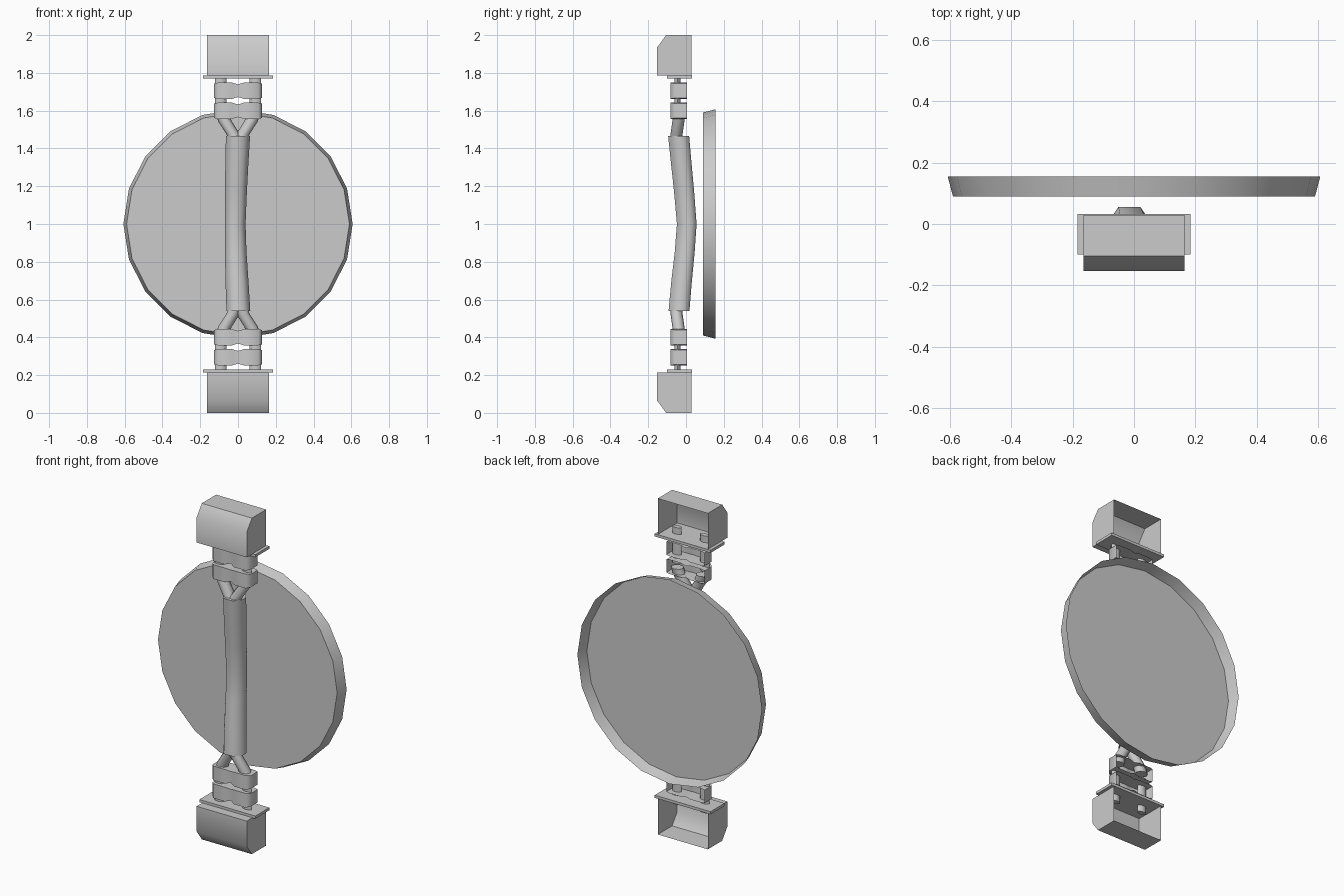
import bpy, bmesh, math
from mathutils import Vector

if "Cube" in bpy.data.objects:
    bpy.data.objects.remove(bpy.data.objects["Cube"])


def loft(name, rings, closed=True, angle=50, caps=(0, -1)):
    """Skin a list of equal-length point rings, cap the chosen ends, smooth by angle."""
    bm = bmesh.new()
    vs = [[bm.verts.new(p) for p in ring] for ring in rings]
    n = len(vs[0])
    for a, b in zip(vs, vs[1:]):
        for i in range(n if closed else n - 1):
            j = (i + 1) % n
            bm.faces.new((a[i], a[j], b[j], b[i]))
    for c in caps:
        bm.faces.new(vs[c])
    bmesh.ops.recalc_face_normals(bm, faces=bm.faces)
    me = bpy.data.meshes.new(name)
    bm.to_mesh(me)
    bm.free()
    ob = bpy.data.objects.new(name, me)
    bpy.context.collection.objects.link(ob)
    bpy.ops.object.select_all(action='DESELECT')
    bpy.context.view_layer.objects.active = ob
    ob.select_set(True)
    bpy.ops.object.shade_smooth_by_angle(angle=math.radians(angle))
    return ob


def ring(c, rx, ry, n):
    """Horizontal ring around c."""
    return [Vector(c) + Vector((rx * math.cos(2 * math.pi * i / n),
                                ry * math.sin(2 * math.pi * i / n), 0)) for i in range(n)]


# Backing dish: shallow 20-sided pan, open at the back
def disc_ring(y, r):
    return [(r * math.cos(math.pi * i / 10), y, 1 + r * math.sin(math.pi * i / 10))
            for i in range(20)]


loft("backing_dish", [disc_ring(0.09, 0.59), disc_ring(0.155, 0.607)], caps=(0,))

# Bowed grip: flatter at the back, rounder at the front
section = [(-.65, 1), (.65, 1), (1, .45), (1, -.2), (.5, -1), (-.5, -1), (-1, -.2), (-1, .45)]
path = [(0.0, -0.039, 1.467, 0.064), (-0.006, -0.025, 1.32, 0.061),
        (-0.011, -0.010, 1.17, 0.058), (-0.015, 0.004, 1.0, 0.055),
        (-0.012, -0.007, 0.85, 0.057), (-0.005, -0.024, 0.69, 0.061),
        (0.002, -0.037, 0.54, 0.063)]
loft("grip", [[(x + u * r, y + v * (0.03 + 0.4 * r), z) for u, v in section]
              for x, y, z, r in path], angle=65)

# Matching fittings at both ends; h is height above the centre
for end, s in (("upper", 1), ("lower", -1)):
    def Z(h):
        return 1 + s * h

    # End housing, open at the back with a chamfered outer front edge
    prof = [(0.03, 0.785), (-0.153, 0.785), (-0.153, 0.935), (-0.105, 1.0), (0.03, 1.0)]
    loft(end + "_housing", [[(x, y, Z(h)) for y, h in prof] for x in (-0.165, 0.165)],
         closed=False, angle=45)

    # Flange plate
    plate = [(-0.1, 0.77), (0.032, 0.77), (0.032, 0.786), (-0.1, 0.786)]
    loft(end + "_plate", [[(x, y, Z(h)) for y, h in plate] for x in (-0.184, 0.184)], angle=30)

    # Double clamps, pinched at the middle and open at the back
    for k, (lo, hi) in enumerate(((0.557, 0.642), (0.663, 0.748))):
        rings = []
        for x, front, inset in ((-0.126, -0.06, 0.004), (-0.108, -0.081, 0),
                                (-0.03, -0.081, 0), (0, -0.068, 0.009),
                                (0.03, -0.081, 0), (0.108, -0.081, 0),
                                (0.126, -0.06, 0.004)):
            a, b = Z(lo + inset), Z(hi - inset)
            rings.append([(x, 0.005, a), (x, front, a), (x, front, b), (x, 0.005, b)])
        loft(f"{end}_clamp_{k + 1}", rings, closed=False, angle=60)

    for side, m in (("left", -1), ("right", 1)):
        # Flattened post from the clamps into the housing
        loft(f"{end}_{side}_post", [ring((m * 0.092, -0.045, Z(h)), 0.03, 0.016, 8)
                                    for h in (0.61, 0.825)], angle=60)
        # Slanted strand converging into the grip
        loft(f"{end}_{side}_strand", [ring((m * x, y, Z(h)), 0.036, 0.032, 8)
                                      for x, y, h in ((0.012, -0.052, 0.44),
                                                      (0.025, -0.05, 0.475),
                                                      (0.07, -0.04, 0.545),
                                                      (0.082, -0.036, 0.59))], angle=65)
